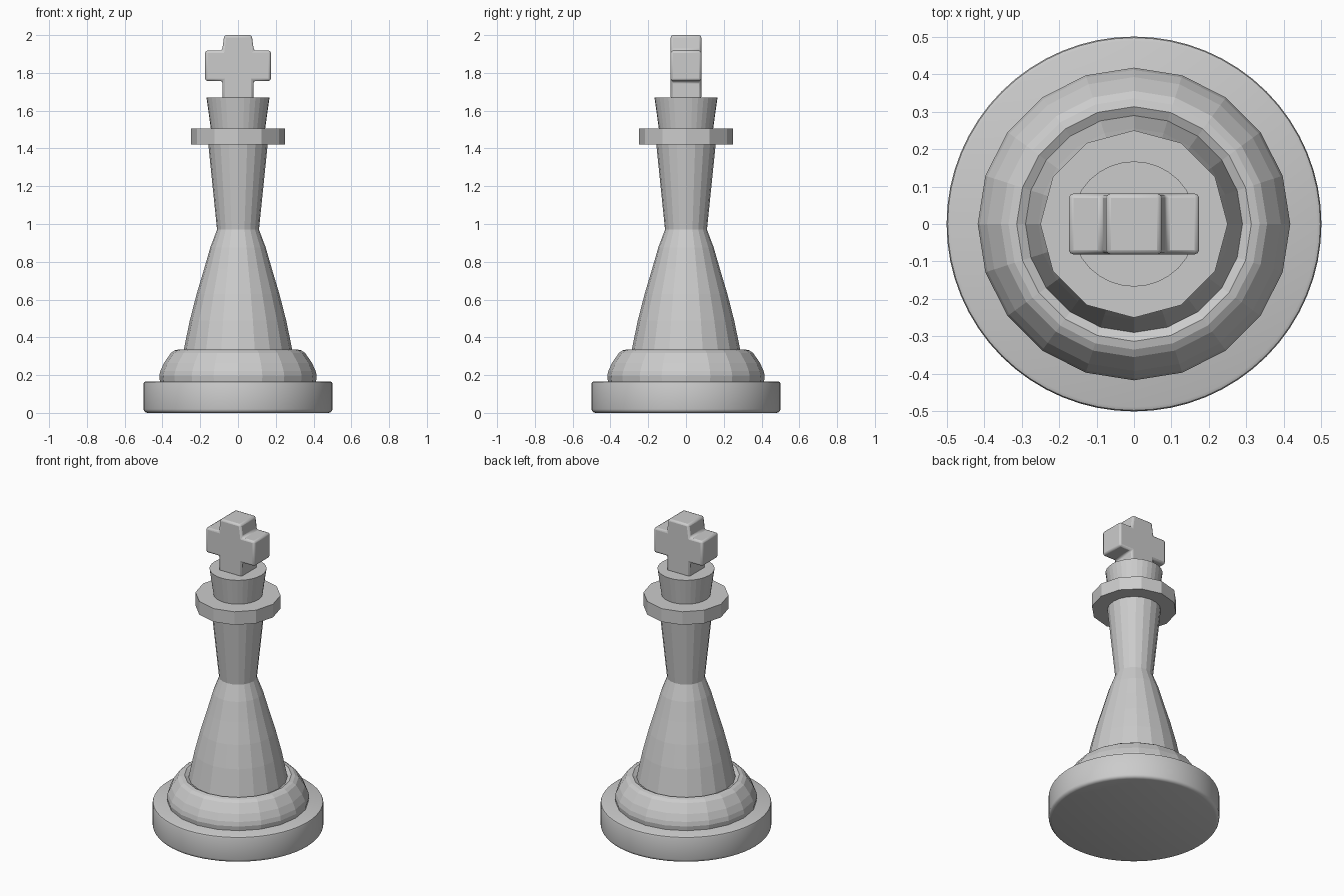
import bpy, bmesh, math

if "Cube" in bpy.data.objects:
    bpy.data.objects.remove(bpy.data.objects["Cube"])


def finish(name, bm, smooth=False):
    bmesh.ops.recalc_face_normals(bm, faces=bm.faces)
    mesh = bpy.data.meshes.new(name)
    bm.to_mesh(mesh)
    bm.free()
    ob = bpy.data.objects.new(name, mesh)
    bpy.context.collection.objects.link(ob)
    if smooth:
        bpy.ops.object.select_all(action='DESELECT')
        bpy.context.view_layer.objects.active = ob
        ob.select_set(True)
        bpy.ops.object.shade_smooth_by_angle(angle=math.radians(35))
    return ob


def lathe(name, profile, sides, smooth=False):
    """Turn a (radius, z) profile around z and cap both ends."""
    bm = bmesh.new()
    rings = []
    for r, z in profile:
        angles = [2 * math.pi * i / sides for i in range(sides)]
        rings.append([bm.verts.new((r * math.cos(a), r * math.sin(a), z)) for a in angles])
    for low, high in zip(rings, rings[1:]):
        for i in range(sides):
            j = (i + 1) % sides
            bm.faces.new((low[i], low[j], high[j], high[i]))
    bm.faces.new(rings[0][::-1])
    bm.faces.new(rings[-1])
    return finish(name, bm, smooth)


# Round foot with softened rims
lathe("base", [(0.48, 0), (0.492, 0.004), (0.498, 0.012), (0.5, 0.02),
               (0.5, 0.155), (0.497, 0.163), (0.488, 0.167)], 64, True)

# Rounded ring with a shallow gutter around the body
lathe("base_ring", [(0.411, 0.15), (0.417, 0.195), (0.411, 0.222), (0.392, 0.264),
                    (0.355, 0.318), (0.335, 0.331), (0.313, 0.336), (0.28, 0.318)], 20)

# Bell-shaped body narrowing to the waist
lathe("body", [(0.291, 0.315), (0.285, 0.345), (0.255, 0.49), (0.219, 0.63),
               (0.18, 0.76), (0.147, 0.875), (0.111, 0.97)], 20)

# Flared neck, collar and crown
lathe("neck", [(0.111, 0.97), (0.157, 1.42)], 20)
lathe("collar", [(0.25, 1.42), (0.25, 1.505)], 12)
lathe("crown", [(0.143, 1.5), (0.167, 1.67)], 32)

# Cross on top: half outline mirrored, then extruded through y
half = [(0.082, 1.66), (0.082, 1.757), (0.174, 1.757), (0.174, 1.918),
        (0.084, 1.918), (0.073, 2.0)]
outline = half + [(-x, z) for x, z in reversed(half)]
bm = bmesh.new()
face = bm.faces.new([bm.verts.new((x, -0.081, z)) for x, z in outline])
moved = bmesh.ops.extrude_face_region(bm, geom=[face])["geom"]
for v in moved:
    if isinstance(v, bmesh.types.BMVert):
        v.co.y = 0.081
cross = finish("cross", bm, True)
bevel = cross.modifiers.new("bevel", 'BEVEL')
bevel.width = 0.012
bevel.segments = 2
